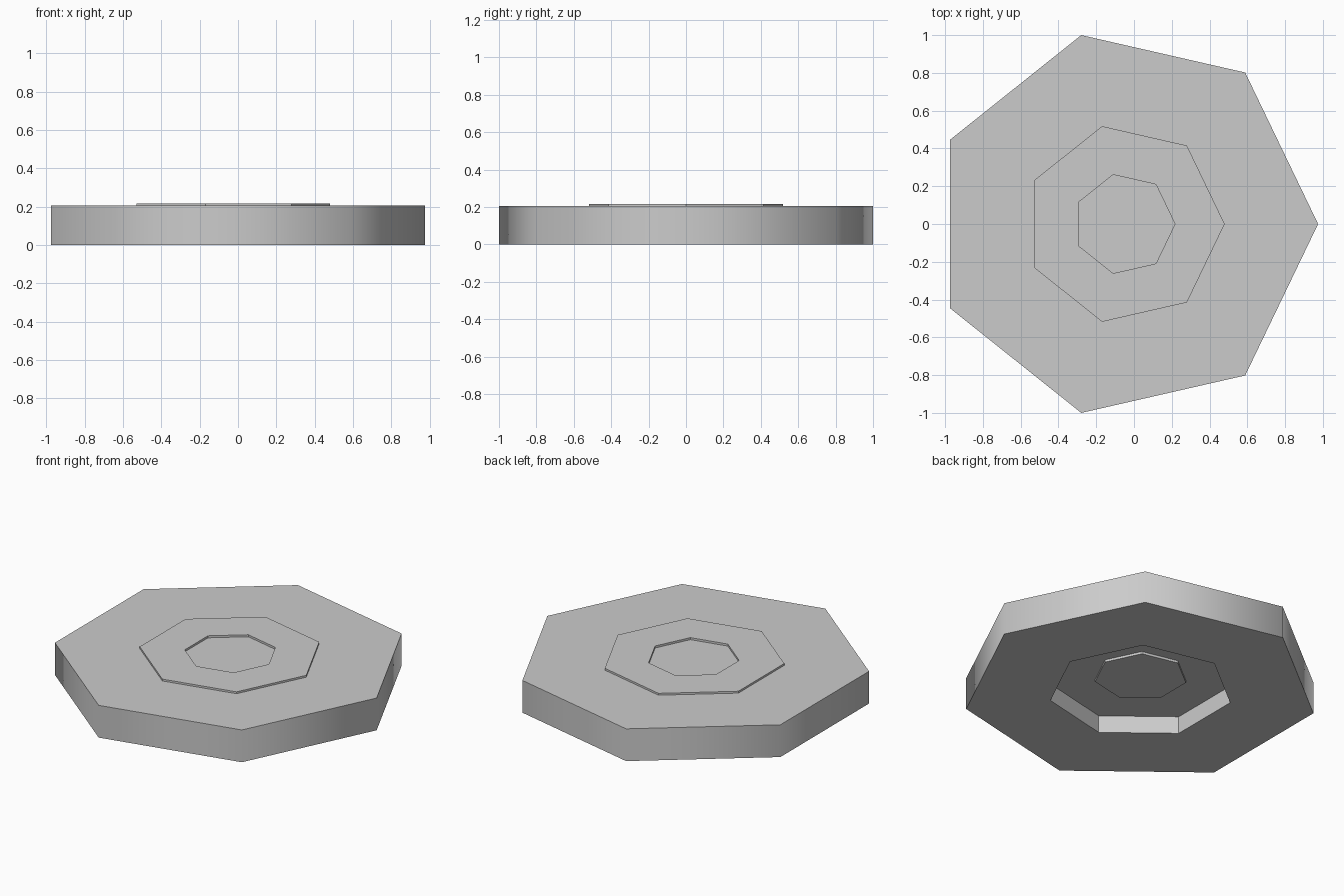
import bpy, bmesh
from math import cos, sin, tau

if "Cube" in bpy.data.objects:
    bpy.data.objects.remove(bpy.data.objects["Cube"])

SIDES = 7
CENTRE_X = -0.051            # heptagon centre when its bounds are centred on x = 0
R_OUT, R_MID, R_IN = 1.0257, 0.531, 0.268

# Stepped profile (radius, z), from the boss under the plate round to the top dimple
profile = [
    (R_IN, 0.097), (R_IN, 0.112),      # small boss inside the underside recess
    (R_MID, 0.112), (R_MID, 0.002),    # underside recess
    (R_OUT, 0.002), (R_OUT, 0.207),    # outer rim
    (R_MID, 0.207), (R_MID, 0.219),    # raised step on top
    (R_IN, 0.219), (R_IN, 0.206),      # shallow dimple
]
RIM_BAND = 4                           # profile segment that is shaded smooth


def add_ring(bm, radius, z):
    return [bm.verts.new((CENTRE_X + radius * cos(tau * i / SIDES),
                          radius * sin(tau * i / SIDES), z)) for i in range(SIDES)]


bm = bmesh.new()
rings = [add_ring(bm, r, z) for r, z in profile]
for band, (a, b) in enumerate(zip(rings, rings[1:])):
    for i in range(SIDES):
        j = (i + 1) % SIDES
        face = bm.faces.new((a[i], a[j], b[j], b[i]))
        face.smooth = band == RIM_BAND

# Close the centre, below and above
bm.faces.new(rings[0][::-1])
bm.faces.new(rings[-1])
bmesh.ops.recalc_face_normals(bm, faces=bm.faces)

# Keep the rim's top and bottom edges crisp
for e in bm.edges:
    if len({f.smooth for f in e.link_faces}) > 1:
        e.smooth = False

mesh = bpy.data.meshes.new("stepped_plate")
bm.to_mesh(mesh)
bm.free()
plate = bpy.data.objects.new("stepped_plate", mesh)
bpy.context.collection.objects.link(plate)
plate.location.z = -0.002
